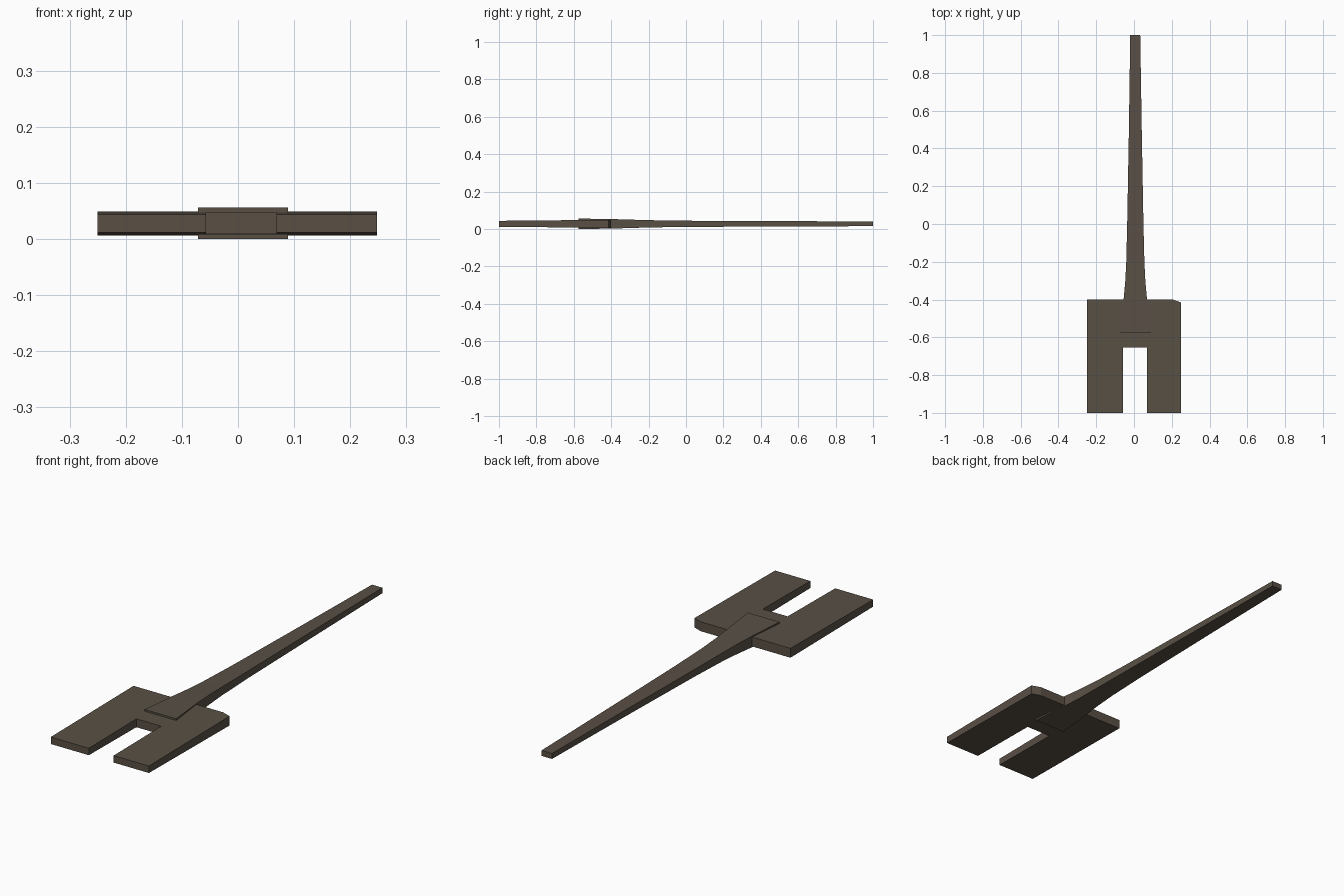
import bpy, bmesh

if "Cube" in bpy.data.objects:
    bpy.data.objects.remove(bpy.data.objects["Cube"])

MID = 0.028  # height of the middle plane

paint = bpy.data.materials.new("dark brown grey")
paint.diffuse_color = (0.1, 0.08, 0.06, 1)
paint.use_nodes = True
paint.node_tree.nodes["Principled BSDF"].inputs["Base Color"].default_value = paint.diffuse_color


def make_object(name, bm):
    bmesh.ops.recalc_face_normals(bm, faces=bm.faces)
    mesh = bpy.data.meshes.new(name)
    bm.to_mesh(mesh)
    bm.free()
    mesh.materials.append(paint)
    obj = bpy.data.objects.new(name, mesh)
    bpy.context.collection.objects.link(obj)
    return obj


def bridge(bm, a, b):
    """Join two vertex loops with quads."""
    n = len(a)
    for i in range(n):
        j = (i + 1) % n
        bm.faces.new((a[i], a[j], b[j], b[i]))


# Forked plate: slotted outline, slightly thinner toward the front ends
outline = [(-0.25, -1), (-0.057, -1), (-0.057, -0.655), (0.069, -0.655),
           (0.069, -1), (0.248, -1), (0.248, -0.415), (0.205, -0.4), (-0.25, -0.4)]


def half_thickness(y):
    return 0.016 + (y + 1) / 0.6 * 0.0055


bm = bmesh.new()
lower = [bm.verts.new((x, y, MID - half_thickness(y))) for x, y in outline]
upper = [bm.verts.new((x, y, MID + half_thickness(y))) for x, y in outline]
bm.faces.new(lower)
bm.faces.new(upper)
bridge(bm, lower, upper)
make_object("forked_plate", bm)

# Handle: rectangular sections (y, left x, right x, half height) tapering to the tip
sections = [(-0.575, -0.071, 0.089, 0.028), (-0.4, -0.055, 0.069, 0.0255),
            (-0.3, -0.046, 0.060, 0.0225), (-0.2, -0.041, 0.055, 0.0195),
            (0.0, -0.036, 0.050, 0.0165), (0.5, -0.027, 0.041, 0.0145),
            (1.0, -0.020, 0.033, 0.0125)]
bm = bmesh.new()
rings = []
for y, left, right, h in sections:
    corners = [(left, -h), (right, -h), (right, h), (left, h)]
    rings.append([bm.verts.new((x, y, MID + z)) for x, z in corners])
for a, b in zip(rings, rings[1:]):
    bridge(bm, a, b)
bm.faces.new(rings[0])
bm.faces.new(rings[-1])
make_object("handle", bm)
